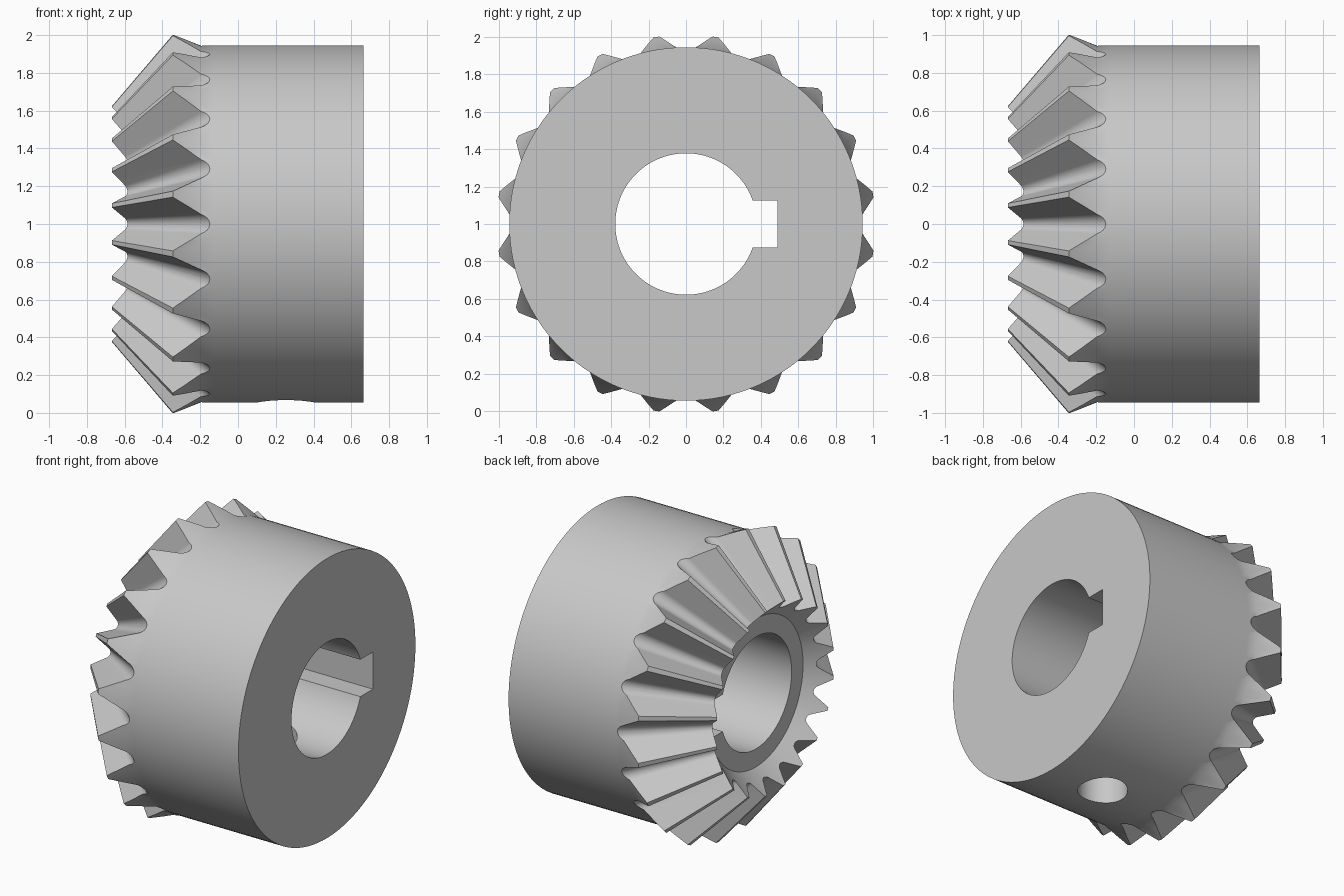
import bpy, bmesh, math
from mathutils import Vector, Matrix

if "Cube" in bpy.data.objects:
    bpy.data.objects.remove(bpy.data.objects["Cube"], do_unlink=True)

TEETH = 20
CENTRE = Vector((0, 0, 1))

steel = bpy.data.materials.new("grey steel")
steel.use_nodes = True
steel.diffuse_color = (0.58, 0.58, 0.58, 1)
steel.node_tree.nodes["Principled BSDF"].inputs["Base Color"].default_value = (0.58, 0.58, 0.58, 1)


def make_object(name, bm):
    bmesh.ops.recalc_face_normals(bm, faces=bm.faces)
    mesh = bpy.data.meshes.new(name)
    bm.to_mesh(mesh)
    bm.free()
    mesh.materials.append(steel)
    obj = bpy.data.objects.new(name, mesh)
    bpy.context.collection.objects.link(obj)
    return obj


def loft(bm, loops, closed=False):
    """Skin a list of vertex loops; cap the ends unless the loft is closed."""
    n = len(loops[0])
    pairs = list(zip(loops, loops[1:])) + ([(loops[-1], loops[0])] if closed else [])
    for a, b in pairs:
        for i in range(n):
            j = (i + 1) % n
            bm.faces.new((a[i], a[j], b[j], b[i]))
    if not closed:
        bm.faces.new(loops[0])
        bm.faces.new(loops[-1])


def cut(target, cutter):
    cutter.hide_render = True
    mod = target.modifiers.new("cut", 'BOOLEAN')
    mod.operation, mod.solver, mod.object = 'DIFFERENCE', 'EXACT', cutter
    bpy.context.view_layer.objects.active = target
    bpy.ops.object.modifier_apply(modifier=mod.name)
    bpy.data.objects.remove(cutter, do_unlink=True)


# Turned blank: (x, radius) profile around the x axis, bore included
profile = [(0.665, 0.378), (0.665, 0.945), (-0.13, 0.945), (-0.195, 0.945), (-0.345, 1.0125),
           (-0.668, 0.63), (-0.525, 0.5), (-0.525, 0.378)]
SEGMENTS = 120
bm = bmesh.new()
rings = []
for x, r in profile:
    angles = [math.tau * i / SEGMENTS for i in range(SEGMENTS)]
    rings.append([bm.verts.new(CENTRE + Vector((x, r * math.sin(a), r * math.cos(a)))) for a in angles])
loft(bm, rings, closed=True)
gear = make_object("bevel_gear", bm)

# Keyway along the bore on the +y side
bm = bmesh.new()
bmesh.ops.create_cube(bm, size=1, matrix=Matrix.Translation((0, 0.345, 1)) @ Matrix.Diagonal((2, 0.29, 0.25, 1)))
cut(gear, make_object("keyway_cutter", bm))

# Set screw hole from below into the bore
bm = bmesh.new()
bmesh.ops.create_cone(bm, cap_ends=True, segments=48, radius1=0.155, radius2=0.155, depth=0.9,
                      matrix=Matrix.Translation((0.254, 0, 0.35)))
cut(gear, make_object("screw_hole_cutter", bm))

# Tooth gaps: rounded V section tapering towards the pitch apex
apex = Vector((-1.206, 0, 0))
root_angle = math.radians(41.8)
along = Vector((math.cos(root_angle), 0, math.sin(root_angle)))
outward = Vector((-along.z, 0, along.x))
DEPTH, HALF_GAP, FILLET, REF = 0.18, 0.147, 0.056, 1.317

rise = DEPTH - FILLET
tangent = math.atan2(rise, HALF_GAP) - math.acos(FILLET / math.hypot(rise, HALF_GAP))
sweep = math.pi + 2 * tangent
section = [(-HALF_GAP, DEPTH + 0.08), (-HALF_GAP, DEPTH)]
for i in range(13):
    a = -math.pi - tangent + sweep * i / 12
    section.append((FILLET * math.cos(a), FILLET + FILLET * math.sin(a)))
section += [(HALF_GAP, DEPTH), (HALF_GAP, DEPTH + 0.08)]

bm = bmesh.new()
for k in range(TEETH):
    turn = Matrix.Rotation(math.tau * k / TEETH, 3, 'X')
    loops = []
    for t in (0.6, 1.75):
        s = t / REF
        loops.append([bm.verts.new(CENTRE + turn @ (apex + along * t + outward * (h * s) + Vector((0, w * s, 0))))
                      for w, h in section])
    loft(bm, loops)
cut(gear, make_object("tooth_gap_cutter", bm))

bpy.ops.object.select_all(action='DESELECT')
gear.select_set(True)
bpy.context.view_layer.objects.active = gear
bpy.ops.object.shade_smooth_by_angle(angle=math.radians(30))
